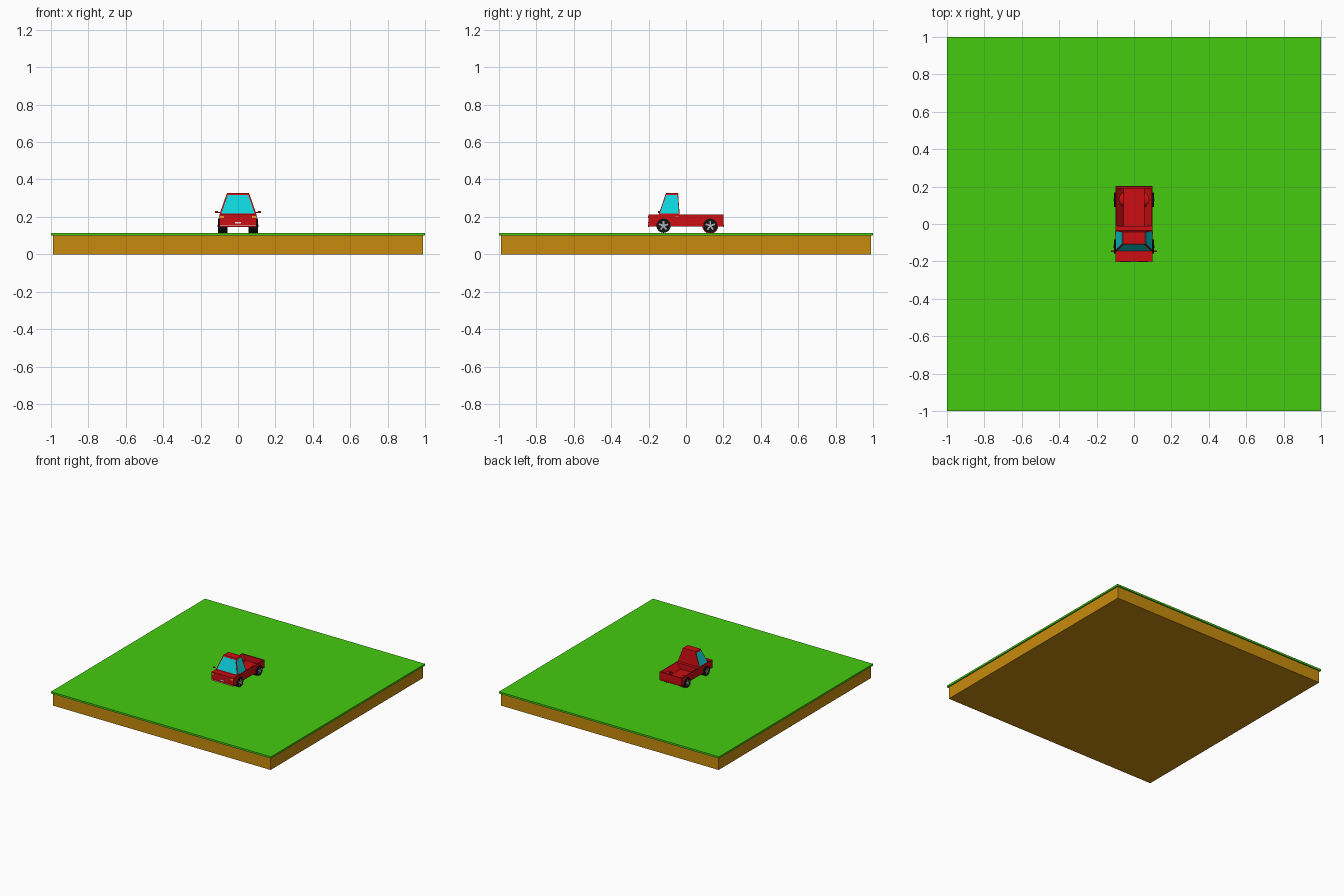
import bpy, bmesh, math
from mathutils import Vector, Matrix

if "Cube" in bpy.data.objects:
    bpy.data.objects.remove(bpy.data.objects["Cube"])


def material(name, r, g, b):
    m = bpy.data.materials.new(name)
    m.diffuse_color = (r, g, b, 1)
    m.use_nodes = True
    m.node_tree.nodes["Principled BSDF"].inputs["Base Color"].default_value = m.diffuse_color
    return m


GREEN = material("grass_green", 0.06, 0.60, 0.005)
DIRT = material("dirt_brown", 0.58, 0.26, 0.004)
RED = material("paint_red", 0.60, 0.004, 0.006)
GLASS = material("glass_cyan", 0.004, 0.66, 0.72)
BLACK = material("rubber_black", 0.006, 0.006, 0.006)
METAL = material("metal_grey", 0.45, 0.45, 0.47)
WHITE = material("plate_white", 0.85, 0.8, 0.8)
AMBER = material("lamp_amber", 0.9, 0.35, 0.02)


def finish(name, bm, mat):
    bmesh.ops.recalc_face_normals(bm, faces=bm.faces)
    me = bpy.data.meshes.new(name)
    bm.to_mesh(me)
    bm.free()
    me.materials.append(mat)
    ob = bpy.data.objects.new(name, me)
    bpy.context.collection.objects.link(ob)
    return ob


def box(name, lo, hi, mat):
    bm = bmesh.new()
    bmesh.ops.create_cube(bm, size=1)
    for v in bm.verts:
        v.co = [(a + b) / 2 + c * (b - a) for a, b, c in zip(lo, hi, v.co)]
    return finish(name, bm, mat)


def rings(name, loops, mat, cap_last=True):
    """Skin a stack of rectangles (x, y_front, y_back, z)."""
    bm = bmesh.new()
    rows = [[bm.verts.new(p) for p in ((-x, f, z), (x, f, z), (x, b, z), (-x, b, z))]
            for x, f, b, z in loops]
    for a, b in zip(rows, rows[1:]):
        for i in range(4):
            j = (i + 1) % 4
            bm.faces.new((a[i], a[j], b[j], b[i]))
    bm.faces.new(rows[0][::-1])
    bm.faces.new(rows[-1])
    return finish(name, bm, mat)


def cylinder(name, x0, x1, y, z, r, mat, n=24):
    """Cylinder along x."""
    bm = bmesh.new()
    mtx = Matrix.Translation(((x0 + x1) / 2, y, z)) @ Matrix.Rotation(math.pi / 2, 4, 'Y')
    bmesh.ops.create_cone(bm, cap_ends=True, segments=n, radius1=r, radius2=r,
                          depth=abs(x1 - x0), matrix=mtx)
    return finish(name, bm, mat)


def pane(name, corners, mat):
    """Thin window just outside the cab, inset from the given corners."""
    pts = [Vector(c) for c in corners]
    n = (pts[1] - pts[0]).cross(pts[3] - pts[0]).normalized()
    mid = sum(pts, Vector()) / 4
    bm = bmesh.new()
    front = [bm.verts.new(mid + (p - mid) * 0.91 + n * 0.0012) for p in pts]
    back = [bm.verts.new(mid + (p - mid) * 0.91 - n * 0.001) for p in pts]
    bm.faces.new(front)
    bm.faces.new(back)
    for i in range(4):
        j = (i + 1) % 4
        bm.faces.new((front[i], front[j], back[j], back[i]))
    return finish(name, bm, mat)


# Ground slab
box("dirt", (-0.99, -0.99, 0), (0.99, 0.99, 0.10), DIRT)
box("grass", (-1, -1, 0.10), (1, 1, 0.115), GREEN)

# Truck: front half of the body, then the hollow bed with sloping inner walls
Z0, Z1 = 0.148, 0.213
box("front_body", (-0.1, -0.2, Z0), (0.1, -0.03, Z1), RED)
rings("truck_bed", [(0.1, -0.03, 0.2, Z0), (0.1, -0.03, 0.2, Z1),
                    (0.094, -0.01, 0.19, Z1), (0.055, -0.01, 0.19, 0.168)], RED)

# Cab with roof
rings("cab", [(0.098, -0.145, -0.034, Z1), (0.06, -0.108, -0.042, 0.322)], RED)
rings("roof", [(0.062, -0.11, -0.04, 0.32), (0.058, -0.106, -0.042, 0.328)], RED)
A, B = (-0.098, -0.145, Z1), (0.098, -0.145, Z1)
C, D = (0.06, -0.108, 0.322), (-0.06, -0.108, 0.322)
pane("windshield", [A, B, C, D], GLASS)
pane("right_window", [B, (0.098, -0.034, Z1), (0.06, -0.042, 0.322), C], GLASS)
pane("left_window", [(-0.098, -0.034, Z1), A, D, (-0.06, -0.042, 0.322)], GLASS)

# Bumpers, plate and grille line
box("front_bumper", (-0.098, -0.203, 0.146), (0.098, -0.198, 0.158), RED)
box("bumper_trim", (-0.096, -0.2035, 0.15), (0.096, -0.202, 0.153), WHITE)
box("rear_bumper", (-0.098, 0.198, 0.146), (0.098, 0.202, 0.158), RED)
box("front_plate", (-0.016, -0.202, 0.164), (0.016, -0.199, 0.172), WHITE)

# Parts on both sides
for side, s in (("left", -1), ("right", 1)):
    def sbox(name, lo, hi, mat):
        xs = sorted((s * lo[0], s * hi[0]))
        box(side + name, (xs[0], *lo[1:]), (xs[1], *hi[1:]), mat)

    sbox("_mirror", (0.108, -0.15, 0.221), (0.123, -0.142, 0.231), RED)
    sbox("_mirror_arm", (0.09, -0.148, 0.222), (0.11, -0.144, 0.226), RED)
    sbox("_head_lamp", (0.075, -0.202, 0.194), (0.096, -0.199, 0.205), AMBER)
    sbox("_door_handle", (0.099, -0.055, 0.199), (0.102, -0.04, 0.203), METAL)
    for end, y in (("front", -0.12), ("rear", 0.13)):
        label = f"{side}_{end}"
        cylinder(label + "_tire", s * 0.058, s * 0.107, y, 0.153, 0.038, BLACK)
        cylinder(label + "_hub", s * 0.1, s * 0.1085, y, 0.153, 0.007, METAL, 12)
        # Five spokes
        bm = bmesh.new()
        for k in range(5):
            m = (Matrix.Translation((s * 0.107, y, 0.153))
                 @ Matrix.Rotation(k * math.tau / 5, 4, 'X')
                 @ Matrix.Translation((0, 0, 0.015))
                 @ Matrix.Diagonal((0.002, 0.009, 0.022, 1)))
            bmesh.ops.create_cube(bm, size=1, matrix=m)
        finish(label + "_spokes", bm, METAL)
    # Wheel arch rising inside the bed
    cylinder(side + "_bed_arch", s * 0.055, s * 0.095, 0.13, 0.153, 0.043, RED)
